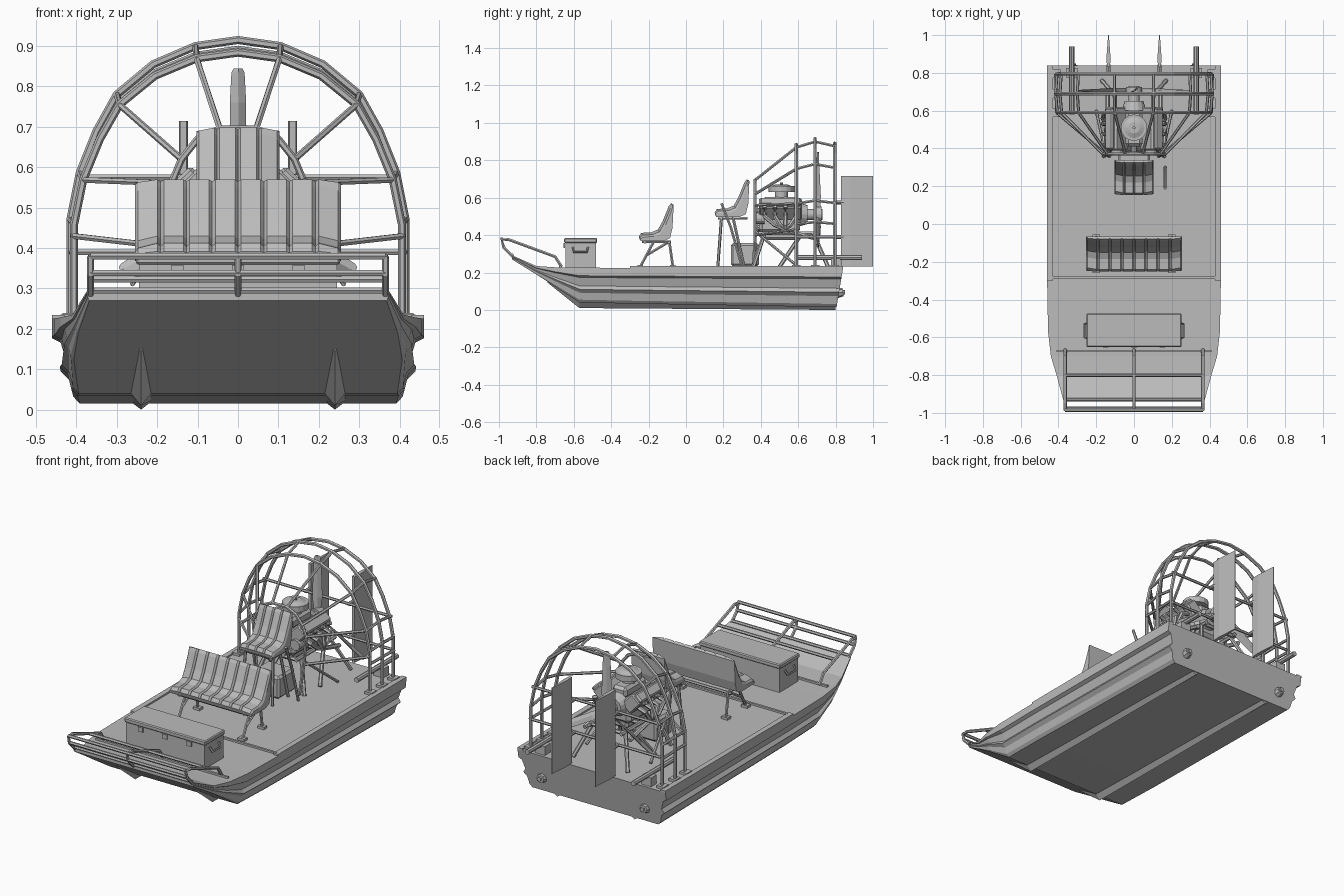
import bpy, bmesh, math
from mathutils import Vector, Matrix

if "Cube" in bpy.data.objects:
    bpy.data.objects.remove(bpy.data.objects["Cube"])

grey = bpy.data.materials.new("plain_grey")
grey.use_nodes = True
GREY = (0.5, 0.5, 0.5, 1)
grey.diffuse_color = GREY
grey.node_tree.nodes["Principled BSDF"].inputs["Base Color"].default_value = GREY


def add(name, data):
    data.materials.append(grey)
    ob = bpy.data.objects.new(name, data)
    bpy.context.collection.objects.link(ob)
    return ob


def from_bm(name, bm):
    bmesh.ops.recalc_face_normals(bm, faces=bm.faces)
    me = bpy.data.meshes.new(name)
    bm.to_mesh(me)
    bm.free()
    return add(name, me)


def loft(name, rings):
    """Skin closed rings of equal length and cap both ends."""
    bm = bmesh.new()
    vs = [[bm.verts.new(p) for p in r] for r in rings]
    n = len(vs[0])
    for a, b in zip(vs, vs[1:]):
        for i in range(n):
            bm.faces.new((a[i], a[(i + 1) % n], b[(i + 1) % n], b[i]))
    bm.faces.new(vs[0])
    bm.faces.new(vs[-1])
    return from_bm(name, bm)


def box(name, centre, size, rot_y=0, bevel=0):
    bm = bmesh.new()
    bmesh.ops.create_cube(bm, size=1, matrix=Matrix.Diagonal((*size, 1)))
    if bevel:
        bmesh.ops.bevel(bm, geom=bm.edges[:], offset=bevel, segments=1, affect='EDGES')
    bm.transform(Matrix.Translation(centre) @ Matrix.Rotation(rot_y, 4, 'Y'))
    return from_bm(name, bm)


def cyl(name, a, b, r1, r2=None, sides=16):
    a, b = Vector(a), Vector(b)
    bm = bmesh.new()
    bmesh.ops.create_cone(bm, cap_ends=True, segments=sides, radius1=r1,
                          radius2=r1 if r2 is None else r2, depth=(b - a).length)
    turn = (b - a).to_track_quat('Z', 'Y').to_matrix().to_4x4()
    bm.transform(Matrix.Translation((a + b) / 2) @ turn)
    return from_bm(name, bm)


def tubes(name, paths, r):
    cu = bpy.data.curves.new(name, 'CURVE')
    cu.dimensions = '3D'
    cu.bevel_depth, cu.bevel_resolution, cu.use_fill_caps = r, 1, True
    for path in paths:
        sp = cu.splines.new('POLY')
        sp.points.add(len(path) - 1)
        for p, co in zip(sp.points, path):
            p.co = (*co, 1)
        sp.use_smooth = False
    return add(name, cu)


def both(path):
    return [[(s * x, y, z) for x, y, z in path] for s in (-1, 1)]


# Hull: section of (inset, height fraction) swept along stations
section = [(0, 1), (0, .77), (.02, .72), (.035, .48), (.02, .38), (.04, .28), (.05, .08), (.065, 0)]
stations = [(-.93, .375, .292, .27), (-.8, .41, .235, .19), (-.7, .44, .228, .125),
            (-.57, .455, .226, .04), (-.3, .46, .225, .034), (.84, .46, .225, .015)]
rings = []
for y, w, top, low in stations:
    k = (top - low) / .2
    half = [(w - i * k, y - (.035 * (1 - f) if y > 0 else 0), low + f * (top - low))
            for i, f in section]
    rings.append(half + [(-x, v, z) for x, v, z in reversed(half)])
loft("hull", rings)

# Keel strakes, deck steps and gunwale ledges
for s in (-1, 1):
    loft("keel_strake", [[(s * .24 - w, y, z + .012), (s * .24, y, z - d), (s * .24 + w, y, z + .012)]
                         for y, z, w, d in ((-.74, .15, .012, .004), (-.57, .04, .035, .03), (.8, .015, .035, .015))])
    box("gunwale_ledge", (s * .445, .27, .228), (.03, 1.14, .012))
    cyl("stern_plug", (s * .32, .8, .09), (s * .32, .84, .095), .03, .022, 8)
    cyl("stern_plug_core", (s * .32, .83, .095), (s * .32, .85, .095), .012, sides=8)
box("mid_deck_step", (0, -.285, .228), (.88, .012, .014))
box("front_deck_step", (0, -.672, .23), (.82, .012, .016))

# Bow rail
rail = []
for x in (-.365, 0, .365):
    rail.append([(x, -.925, .285), (x, -.975, .335), (x, -.985, .375), (x, -.95, .377),
                 (x, -.7, .285), (x, -.665, .23)])
for y, z in ((-.985, .38), (-.975, .338), (-.93, .295), (-.8, .322)):
    rail.append([(-.365, y, z), (.365, y, z)])
tubes("bow_rail", rail, .009)

# Storage box with lid and end handles
box("storage_box", (0, -.563, .295), (.49, .165, .14))
box("storage_lid", (0, -.563, .372), (.505, .176, .026), bevel=.005)
tubes("storage_handles", both([(.247, -.605, .335), (.262, -.6, .31), (.262, -.53, .31), (.247, -.525, .335)]), .006)
for x in (-.15, 0, .15):
    box("storage_latch", (x, -.65, .345), (.03, .008, .025))

# Seats: wedge profile with flags for the padded side that dips at the seams
seat_profile = [(-.245, .37, 0), (-.252, .392, .5), (-.24, .412, 1), (-.185, .415, 1), (-.15, .43, 1),
                (-.125, .475, 1), (-.092, .555, 1), (-.08, .57, .6), (-.066, .562, 0),
                (-.072, .44, 0), (-.085, .385, 0), (-.12, .368, 0)]


def seat(name, half, panels, dy, dz):
    step = 2 * half / panels
    cols = [(-half, .022)]
    for i in range(panels):
        left = -half + i * step
        cols += [(left + step * .12, .0 if 0 < i else .012), (left + step * .88, 0 if i < panels - 1 else .012)]
        if i < panels - 1:
            cols.append((left + step, .009))
    cols.append((half, .022))
    loft(name, [[(x, y + dy + d * f * .7, z + dz - d * f) for y, z, f in seat_profile] for x, d in cols])


seat("passenger_bench", .255, 8, 0, 0)
seat("driver_seat", .103, 4, .405, .128)

# Seat frames
frame = []
for x in (-.2, .2):
    frame += [[(x, -.17, .37), (x, -.245, .23)], [(x, -.09, .37), (x, -.07, .23)],
              [(x, -.235, .365), (x, -.08, .365)], [(x, -.215, .29), (x, -.09, .365)]]
    for y in (-.245, -.07):
        box("bench_foot", (x, y, .232), (.04, .03, .014))
frame += [[(-.22, y, .362), (.22, y, .362)] for y in (-.22, -.09)]
tubes("bench_frame", frame, .008)
tubes("driver_frame", both([(.085, .19, .5), (.095, .17, .23)]) + both([(.085, .25, .5), (.095, .31, .23)])
      + both([(.085, .17, .49), (.085, .33, .49)]) + [[(-.09, y, .49), (.09, y, .49)] for y in (.18, .31)], .008)
tubes("control_stick", [[(.165, .3, .23), (.165, .24, .44), (.165, .19, .57)]], .008)
box("fuel_tank", (0, .315, .295), (.17, .15, .125), bevel=.012)

# Propeller cage: three arches, ties and braces to a small front hoop
arch = [(.415, .22), (.415, .47), (.392, .585), (.35, .69), (.3, .78), (.21, .855), (.105, .9), (0, .915)]
ring_set = [(.59, .955), (.69, 1), (.795, .965)]


def on_ring(i, ring):
    x, z = arch[i]
    y, k = ring
    return (x * (k + 1) / 2, y, .22 + (z - .22) * k)


hoops = []
for ring in ring_set:
    half = [on_ring(i, ring) for i in range(len(arch))]
    hoops.append(half + [(-x, y, z) for x, y, z in half[-2::-1]])
tubes("cage_arches", hoops, .010)
ties = []
for i in (1, 2, 4, 6):
    ties += both([on_ring(i, r) for r in ring_set])
ties += both([(.41, .59, .39), (.415, .795, .39)])
ties += [[(-.4, .795, z), (.4, .795, z)] for z in (.39, .575)]
tubes("cage_ties", ties, .008)
front = [(.13, .36, .23), (.15, .37, .4), (.165, .37, .56), (.14, .37, .62), (.1, .37, .67), (.045, .37, .695)]
tubes("front_hoop", [front + [(-x, y, z) for x, y, z in reversed(front)]], .009)
braces = []
for i, j in ((2, 2), (4, 3), (6, 5)):
    braces += both([on_ring(i, ring_set[0]), front[j]])
braces += both([(.41, .59, .43), (.15, .37, .4)]) + both([(.15, .37, .42), (.2, .6, .23)])
tubes("cage_braces", braces, .008)
for s in (-1, 1):
    for y, k in ring_set:
        box("cage_foot", (s * .412, y, .232), (.045, .045, .014))

# Rudders with hinge bars
for s in (-1, 1):
    x = s * .135
    loft("rudder", [[(x - .008, .83, z), (x - .011, .88, z), (x - .002, 1, z),
                     (x + .002, 1, z), (x + .011, .88, z), (x + .008, .83, z)] for z in (.232, .715)])
    for z in (.39, .575):
        cyl("rudder_hinge", (x, .79, z), (x, .845, z), .01, sides=8)
    cyl("push_bar", (s * .33, .58, .28), (s * .33, .94, .28), .014, sides=8)
    box("push_bar_mount", (s * .33, .8, .25), (.06, .05, .05))

# Engine stand
stand = both([(.1, .37, .41), (.1, .72, .41)]) + both([(.1, .42, .41), (.16, .36, .23)])
stand += both([(.1, .68, .41), (.17, .76, .23)]) + both([(.1, .62, .41), (.16, .5, .23)])
stand += [[(-.1, y, .41), (.1, y, .41)] for y in (.38, .55, .7)]
tubes("engine_stand", stand, .011)

# Engine: block, tilted heads, headers, intake and front pulleys
box("engine_block", (0, .5, .475), (.15, .22, .13), bevel=.02)
box("oil_pan", (0, .5, .4), (.1, .19, .05), bevel=.012)
headers = []
for s in (-1, 1):
    box("cylinder_head", (s * .09, .505, .54), (.075, .23, .1), s * .75, .008)
    box("valve_cover", (s * .125, .505, .572), (.055, .22, .035), s * .75, .008)
    for i in range(4):
        y = .42 + i * .056
        headers.append([(s * .115, y, .515), (s * .16, y, .5), (s * .165, (y + .53) / 2, .455), (s * .15, .53, .43)])
        cyl("spark_plug", (s * .13, y, .535), (s * .165, y, .555), .01, sides=8)
    headers.append([(s * .15, .53, .43), (s * .14, .62, .4), (s * .14, .7, .38)])
    cyl("accessory", (s * .09, .375, .47 + s * .02), (s * .09, .42, .47 + s * .02), .03, sides=12)
tubes("exhaust_headers", headers, .012)
box("intake_manifold", (0, .505, .575), (.09, .19, .06), bevel=.015)
cyl("carburettor", (0, .51, .6), (0, .51, .64), .035)
cyl("air_cleaner", (0, .51, .63), (0, .51, .662), .07)
cyl("air_cleaner_cap", (0, .51, .662), (0, .51, .672), .055, .03)
cyl("air_cleaner_knob", (0, .51, .67), (0, .51, .682), .008, sides=8)
for z, r in ((.44, .04), (.53, .032)):
    cyl("front_pulley", (0, .365, z), (0, .385, z), r)
    cyl("pulley_shaft", (0, .38, z), (0, .42, z), .015, sides=8)
cyl("gearbox", (0, .6, .51), (0, .65, .51), .065, .05)
cyl("propeller_shaft", (0, .64, .51), (0, .73, .51), .03)
cyl("propeller_hub", (0, .685, .51), (0, .725, .51), .042)

# Three twisted propeller blades
for n in range(3):
    turn = Matrix.Rotation(n * math.tau / 3, 3, 'Y')
    blade = []
    for r, w, twist in ((.03, .018, .9), (.1, .026, .65), (.25, .022, .4), (.325, .017, .3), (.335, .011, .3)):
        c, s = math.cos(twist), math.sin(twist)
        pts = [(-w, 0), (0, .005), (w, 0), (0, -.005)]
        blade.append([Vector((0, .705, .51)) + turn @ Vector((a * c - b * s, a * s + b * c, r)) for a, b in pts])
    loft("propeller_blade", blade)
